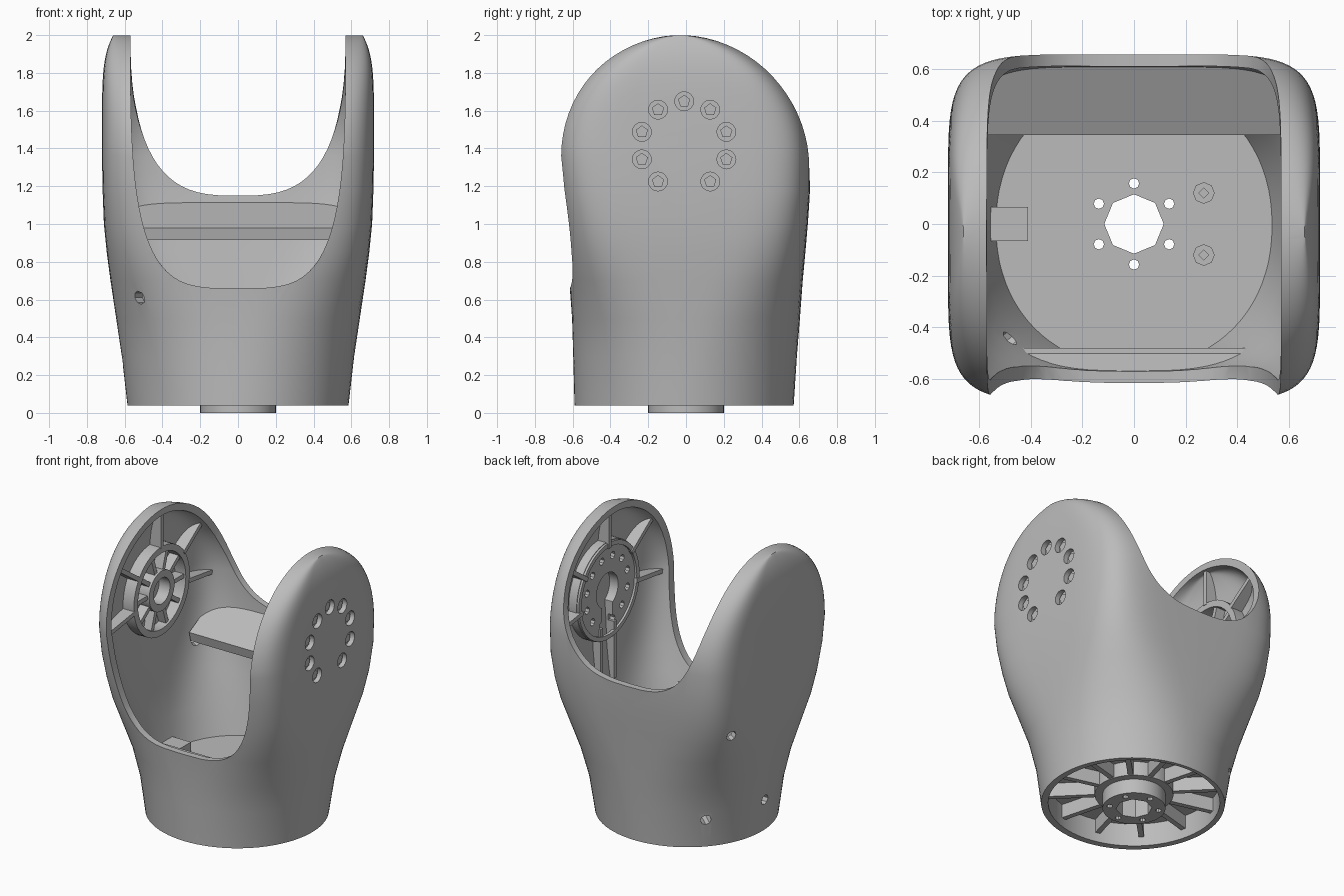
import bpy, bmesh, math
from math import sin, cos, pi, radians
from mathutils import Vector, Matrix

cube = bpy.data.objects.get("Cube")
if cube:
    bpy.data.objects.remove(cube, do_unlink=True)

grey = bpy.data.materials.new("cast_grey")
grey.use_nodes = True
colour = (0.5, 0.5, 0.5, 1)
grey.diffuse_color = colour
grey.node_tree.nodes["Principled BSDF"].inputs["Base Color"].default_value = colour


def make(name, bm):
    bmesh.ops.recalc_face_normals(bm, faces=bm.faces)
    mesh = bpy.data.meshes.new(name)
    bm.to_mesh(mesh)
    bm.free()
    mesh.materials.append(grey)
    ob = bpy.data.objects.new(name, mesh)
    bpy.context.collection.objects.link(ob)
    return ob


def loft(name, rings):
    """Skin closed rings of equal length and cap both ends."""
    bm = bmesh.new()
    rows = [[bm.verts.new(p) for p in ring] for ring in rings]
    n = len(rows[0])
    for a, b in zip(rows, rows[1:]):
        for i in range(n):
            j = (i + 1) % n
            bm.faces.new((a[i], a[j], b[j], b[i]))
    bm.faces.new(rows[0])
    bm.faces.new(rows[-1])
    return make(name, bm)


def rod(name, start, end, r, sides=24):
    """Cylinder between two points."""
    a, b = Vector(start), Vector(end)
    bm = bmesh.new()
    turn = (b - a).to_track_quat('Z', 'Y').to_matrix().to_4x4()
    bmesh.ops.create_cone(bm, cap_ends=True, segments=sides, radius1=r, radius2=r,
                          depth=(b - a).length,
                          matrix=Matrix.Translation((a + b) / 2) @ turn)
    return make(name, bm)


def box(name, centre, size, turn=None):
    bm = bmesh.new()
    m = Matrix.Translation(centre) @ (turn or Matrix()) @ Matrix.Diagonal((*size, 1))
    bmesh.ops.create_cube(bm, size=1, matrix=m)
    return make(name, bm)


def boolean(targets, cutter, mode='DIFFERENCE'):
    for ob in targets:
        mod = ob.modifiers.new("cut", 'BOOLEAN')
        mod.operation, mod.solver, mod.object = mode, 'EXACT', cutter
        bpy.context.view_layer.objects.active = ob
        bpy.ops.object.modifier_apply(modifier=mod.name)
    bpy.data.objects.remove(cutter, do_unlink=True)


def spow(v, p):
    return math.copysign(abs(v) ** p, v)


# Body sections: height, half width, half depth, squareness, y offset
SECTIONS = [(.04, .585, .58, 2, -.01), (.3, .615, .592, 2.15, -.005), (.5, .645, .603, 2.5, 0),
            (.7, .675, .618, 3.3, 0), (.85, .695, .632, 4.2, 0), (1, .71, .645, 5, 0),
            (1.18, .717, .662, 5.8, -.005)]


def body(name, inset=0, first=0):
    # The side walls are thicker low down
    rows = [(z, a - inset * (1.8 if z < .4 else 1.2), b - inset, n, c)
            for z, a, b, n, c in SECTIONS[first:]]
    for k in range(18):
        t = radians(87) * k / 17
        rows.append((1.36 + (.64 - inset) * sin(t), .72 - .06 * sin(t) ** 6 - inset,
                     (.672 - inset) * cos(t), 6, -.015 - .015 * sin(t)))
    rings = []
    for z, a, b, n, c in rows:
        angles = [2 * pi * i / 80 for i in range(80)]
        rings.append([(a * spow(cos(t), 2 / n), c + b * spow(sin(t), 2 / n), z) for t in angles])
    return loft(name, rings)


# Hollow fork body
shell = body("fork_body")
boolean([shell], body("cavity", .045, 1))


# Saddle opening, lower at the front than at the back
def saddle(y, low, n):
    high = 2.15
    pts = []
    for i in range(41):
        t = pi * i / 40
        pts.append((.57 * spow(cos(t), 2 / n), y, high - (high - low) * sin(t) ** (2 / n)))
    return pts


boolean([shell], loft("opening", [saddle(-.8, .66, 3.8), saddle(-.55, .66, 3.8),
                                  saddle(.58, 1.15, 3), saddle(.8, 1.15, 3)]))

# Underside recess, hub and floor holes
boolean([shell], rod("recess", (0, 0, -.1), (0, 0, .2), .545, 64))
hub = rod("base_hub", (0, 0, 0), (0, 0, .29), .2, 40)
collar = rod("hub_collar", (0, 0, .1), (0, 0, .28), .25, 40)
boolean([shell, hub, collar], rod("hub_bore", (0, 0, -.1), (0, 0, .5), .115, 8))
for i in range(6):
    t = radians(30 + 60 * i)
    x, y = .157 * cos(t), .157 * sin(t)
    boolean([shell, hub, collar], rod("hub_hole", (x, y, -.1), (x, y, .5), .02, 8))
for i in range(12):
    t = 2 * pi * i / 12 + radians(15)
    box("base_rib", (.39 * cos(t), .39 * sin(t), .155), (.32, .035, .1), Matrix.Rotation(t, 4, 'Z'))

# Floor screws and side clip
for y in (-.12, .12):
    screw = rod("floor_screw", (.27, y, .28), (.27, y, .33), .042, 8)
    boolean([screw], rod("socket", (.27, y, .315), (.27, y, .4), .02, 4))
box("side_clip", (-.49, 0, .33), (.16, .13, .09))

# Small access holes in the lower wall
for x, y, z in ((-.5, -.46, .61), (-.44, .41, .24), (-.64, .43, .9), (-.6, 0, .27)):
    d = Vector((x, y, 0)).normalized() * .13
    p = Vector((x, y, z))
    boolean([shell], rod("access_hole", p - d, p + d, .035, 8))


# Rear shelf and front ledge, trimmed to the body
def beam(name, profile, half):
    ob = loft(name, [[(x, y, z) for y, z in profile] for x in (-half, half)])
    boolean([ob], body("trim", .02), 'INTERSECT')
    return ob


beam("rear_shelf", [(.36, .915), (.345, .98), (.66, 1.14), (.66, .98), (.5, .93)], .62)
beam("front_ledge", [(-.48, .56), (-.48, .6), (-.5, .63), (-.64, .645), (-.64, .56)], .53)

# Bearing seats inside the legs
AXIS_Z = 1.41


def seat(name, x0, x1, outer, inner):
    ob = rod(name, (x0, 0, AXIS_Z), (x1, 0, AXIS_Z), outer, 48)
    boolean([ob], rod("bore", (x0 - .1, 0, AXIS_Z), (x1 + .1, 0, AXIS_Z), inner, 40))
    return ob


def radial(name, x, angle, r0, r1, depth, width):
    t = radians(angle)
    r = (r0 + r1) / 2
    return box(name, (x, r * cos(t), AXIS_Z + r * sin(t)), (depth, r1 - r0, width),
               Matrix.Rotation(t, 4, 'X'))


# Right-hand spoked seat
seat("spoked_seat_rim", -.69, -.59, .31, .265)
seat("spoked_seat_hub", -.69, -.59, .14, .09)
for i in range(10):
    radial("seat_spoke", -.645, 36 * i, .13, .275, .08, .03)

# Left-hand slotted seat with a cable channel
plate = seat("slotted_seat", .61, .685, .34, .12)
boolean([plate], box("slot", (.6, 0, 1.2), (.3, .12, .42)))
seat("slotted_seat_lip", .595, .615, .335, .305)
for i in range(12):
    t = radians(30 * i + 15)
    y, z = .23 * cos(t), AXIS_Z + .23 * sin(t)
    boolean([plate], rod("seat_hole", (.55, y, z), (.645, y, z), .025, 8))
for y in (-.075, .075):
    box("channel_rail", (.64, y, .97), (.08, .03, .4))

# Stiffening ribs from each seat to the leg rim, trimmed to the body
for side in (-1, 1):
    for angle in (90, 35, 145, -8, 188):
        rib = radial("leg_rib", side * .637, angle, .3, .68, .1, .03)
        boolean([rib], body("trim", .025), 'INTERSECT')

# Recessed bolts on the left leg, with the lowest place empty
for i in range(10):
    if i == 5:
        continue
    t = radians(90 + 36 * i)
    y, z = -.01 + .235 * cos(t), 1.415 + .235 * sin(t)
    boolean([shell], rod("bolt_hole", (.66, y, z), (.8, y, z), .05, 16))
    rod("bolt_head", (.67, y, z), (.698, y, z), .034, 5)

# Smooth curved faces, keep edges crisp
bpy.ops.object.select_all(action='DESELECT')
for ob in bpy.context.collection.objects:
    if ob.type == 'MESH':
        ob.select_set(True)
bpy.context.view_layer.objects.active = shell
bpy.ops.object.shade_smooth_by_angle(angle=radians(32))
